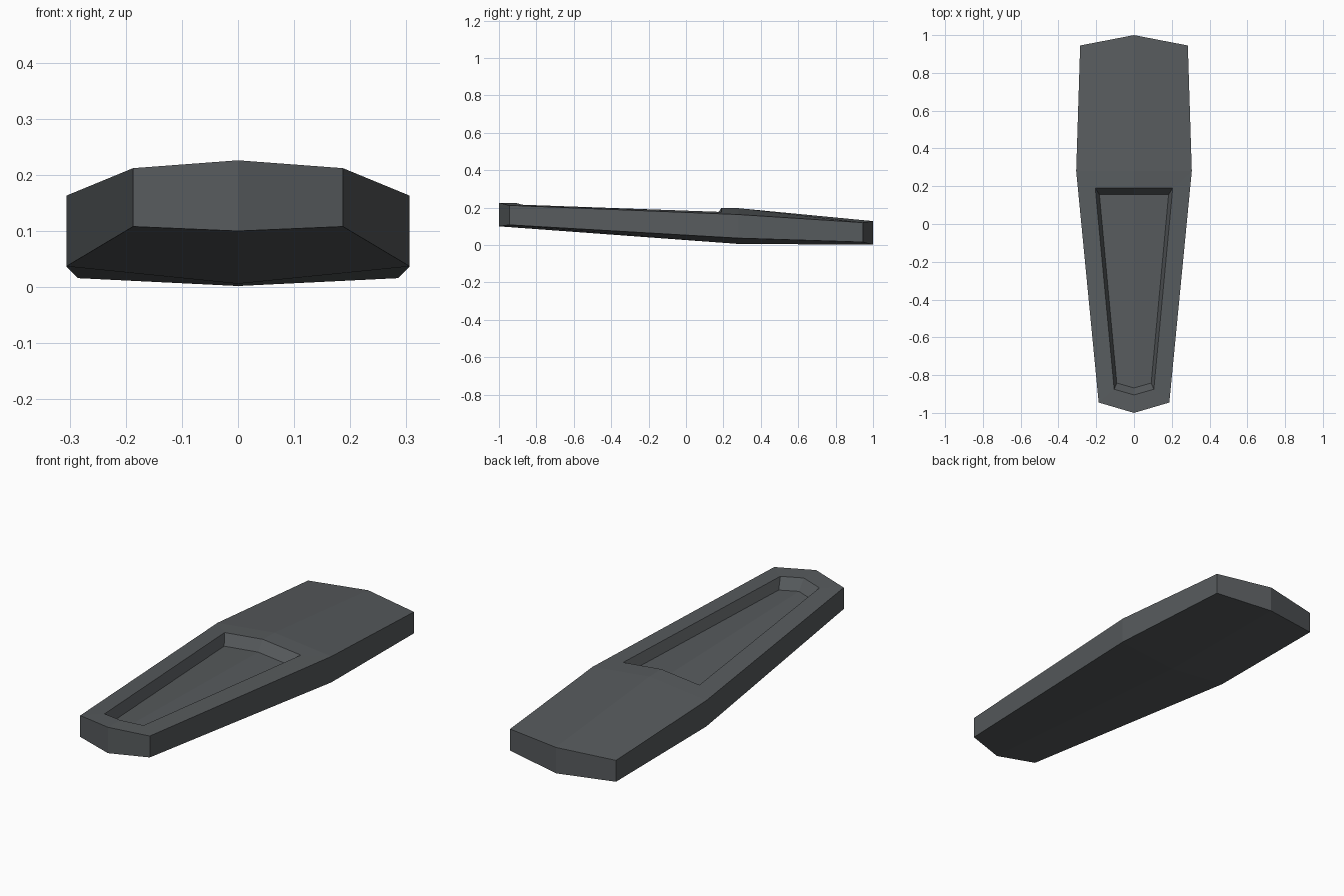
import bpy
import bmesh

cube = bpy.data.objects.get("Cube")
if cube:
    bpy.data.objects.remove(cube, do_unlink=True)

# Single slate colour
slate = bpy.data.materials.new("dark slate")
slate.use_nodes = True
slate.diffuse_color = (0.095, 0.104, 0.110, 1)
bsdf = next(n for n in slate.node_tree.nodes if n.type == 'BSDF_PRINCIPLED')
bsdf.inputs["Base Color"].default_value = slate.diffuse_color
bsdf.inputs["Roughness"].default_value = 0.7

bm = bmesh.new()


def ring(points):
    return [bm.verts.new(p) for p in points]


def strip(lower, upper):
    """Join two open rings with quads."""
    for i in range(len(lower) - 1):
        bm.faces.new((lower[i], lower[i + 1], upper[i + 1], upper[i]))


# Half outline, front tip to back tip: x, y, bottom z, top z
outline = [(0, -1, 0.10, 0.226), (0.187, -0.945, 0.108, 0.212),
           (0.306, 0.28, 0.037, 0.163), (0.285, 0.945, 0.016, 0.120),
           (0, 1, 0.002, 0.128)]
bottom = ring((x, y, lo) for x, y, lo, hi in outline)
top = ring((x, y, hi) for x, y, lo, hi in outline)
top_mid, bottom_mid = ring([(0, 0.28, 0.197), (0, 0.28, 0.006)])

# Recess rim and its sunken floor
rim = ring([(0, -0.905, 0.224), (0.105, -0.875, 0.2155),
            (0.205, 0.19, 0.177), (0, 0.19, 0.199)])
floor = ring([(0, -0.868, 0.173), (0.091, -0.842, 0.165),
              (0.183, 0.155, 0.130), (0, 0.155, 0.150)])

# Outer wall, recess border, recess walls
strip(bottom, top)
strip(top[:3] + [top_mid], rim)
strip(rim, floor)
# Floor, back deck and underside
bm.faces.new(floor)
bm.faces.new((top_mid, top[2], top[3], top[4]))
bm.faces.new((bottom_mid, bottom[2], bottom[1], bottom[0]))
bm.faces.new((bottom[4], bottom[3], bottom[2], bottom_mid))

mesh = bpy.data.meshes.new("recessed_panel")
bm.to_mesh(mesh)
bm.free()
mesh.materials.append(slate)
panel = bpy.data.objects.new("recessed_panel", mesh)
bpy.context.collection.objects.link(panel)

# Mirrored half
mirror = panel.modifiers.new("Mirror", 'MIRROR')
mirror.use_clip = True
